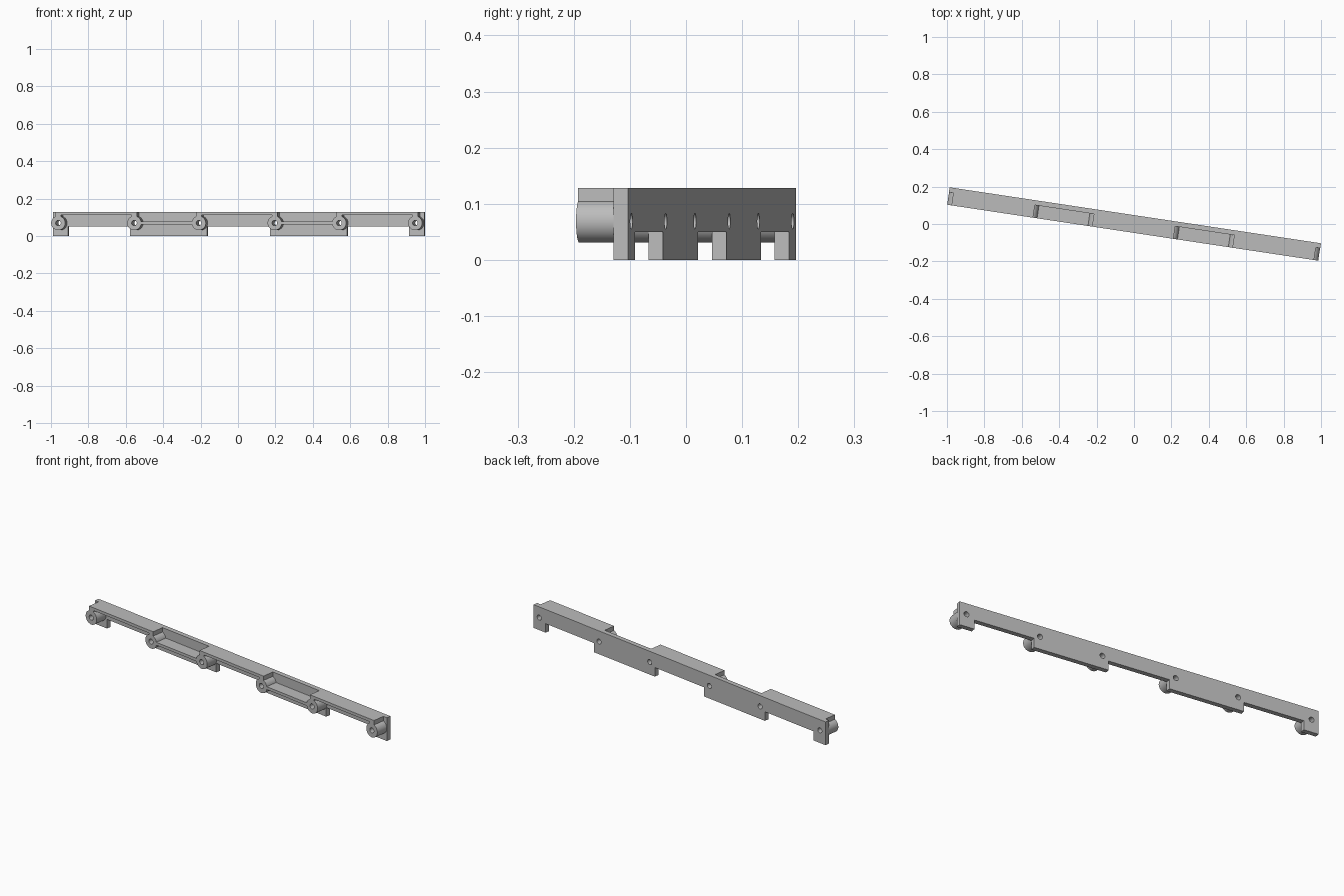
import bpy
from math import sin, cos, pi, radians
from mathutils import Matrix

cube = bpy.data.objects.get("Cube")
if cube:
    bpy.data.objects.remove(cube, do_unlink=True)

GREY = (0.5, 0.5, 0.5, 1)
mat = bpy.data.materials.new("plain grey")
mat.use_nodes = True
mat.diffuse_color = GREY
mat.node_tree.nodes["Principled BSDF"].inputs["Base Color"].default_value = GREY

END, TOP = 1.004, 0.128              # half length and height of the bar
FRONT, FACE, BACK = -0.047, 0.021, 0.047
AXIS, BOSS_R, HOLE_R = 0.069, 0.038, 0.014
LEG, THICK = 0.015, 0.016            # rib half width and flange thickness
BOSSES = [-0.965, -0.554, -0.205, 0.205, 0.554, 0.965]
TURN = Matrix.Rotation(radians(-8.57), 4, 'Z')


def circle(x, r, n=40):
    return [(x + r * cos(2 * pi * i / n), AXIS + r * sin(2 * pi * i / n)) for i in range(n)]


def box(x0, x1, z0, z1):
    return [(x0, z0), (x1, z0), (x1, z1), (x0, z1)]


def extrude(name, outlines, y0, y1):
    """Fill x-z outlines (inner ones become holes), extrude from y0 to y1."""
    curve = bpy.data.curves.new(name, 'CURVE')
    curve.dimensions, curve.fill_mode = '2D', 'BOTH'
    curve.extrude = (y1 - y0) / 2
    for pts in outlines:
        spline = curve.splines.new('POLY')
        spline.points.add(len(pts) - 1)
        for p, (x, z) in zip(spline.points, pts):
            p.co = (x, z, 0, 1)
        spline.use_cyclic_u = True
    temp = bpy.data.objects.new(name + " outline", curve)
    bpy.context.collection.objects.link(temp)
    bpy.context.view_layer.update()
    deps = bpy.context.evaluated_depsgraph_get()
    mesh = bpy.data.meshes.new_from_object(temp.evaluated_get(deps))
    bpy.data.objects.remove(temp, do_unlink=True)
    mesh.transform(TURN @ Matrix.Translation((0, (y0 + y1) / 2, 0)) @ Matrix.Rotation(pi / 2, 4, 'X'))
    mesh.materials.clear()
    mesh.materials.append(mat)
    obj = bpy.data.objects.new(name, mesh)
    bpy.context.collection.objects.link(obj)
    bpy.ops.object.select_all(action='DESELECT')
    obj.select_set(True)
    bpy.context.view_layer.objects.active = obj
    bpy.ops.object.shade_smooth_by_angle(angle=radians(30))
    return obj


# Back plate with tabs along the lower edge and screw holes
TABS = [(-END, -0.921), (-0.587, -0.17), (0.17, 0.587), (0.921, END)]
outline = [(END, TOP), (-END, TOP)]
for i, (a, b) in enumerate(TABS):
    outline += [(a, 0)] if i == 0 else [(a, 0.05), (a, 0)]
    outline += [(b, 0)] if i == len(TABS) - 1 else [(b, 0), (b, 0.05)]
extrude("back_plate", [outline] + [circle(x, HOLE_R) for x in BOSSES], FACE, BACK)

# Hollow screw bosses
for i, x in enumerate(BOSSES):
    extrude(f"screw_boss_{i + 1}", [circle(x, BOSS_R), circle(x, HOLE_R)], FRONT, FACE)

# Ribs weave between bosses: upper flanges with legs, then lower shelves
for i, (a, b) in enumerate(zip(BOSSES, BOSSES[1:])):
    if i % 2 == 0:
        low, under = AXIS + 0.03, TOP - THICK
        flange = [(a - LEG, TOP), (a - LEG, low), (a + LEG, low), (a + LEG, under),
                  (b - LEG, under), (b - LEG, low), (b + LEG, low), (b + LEG, TOP)]
        extrude(f"upper_flange_{i // 2 + 1}", [flange], FRONT, FACE)
    else:
        shelf = box(a + 0.03, b - 0.03, AXIS - THICK / 2, AXIS + THICK / 2)
        extrude(f"lower_shelf_{i // 2 + 1}", [shelf], FRONT, FACE)
